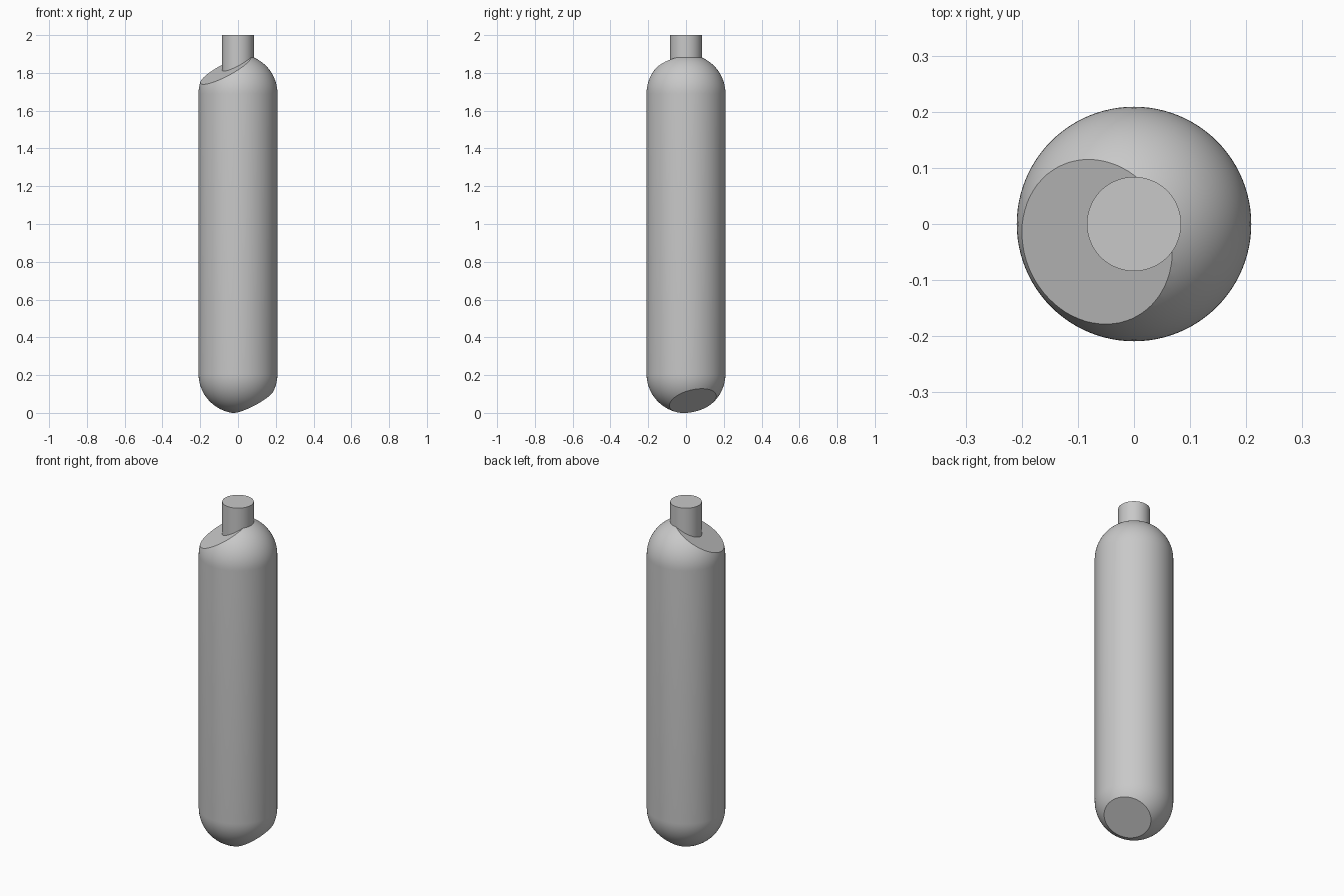
import bpy, bmesh
from math import sin, cos, pi, radians
from mathutils import Vector

RADIUS = 0.209
LOW, HIGH = 0.207, 1.69          # centres of the two domed ends
TILT = Vector((-0.454, -0.219, 0.864)).normalized()
SEGMENTS, RINGS = 96, 20

if "Cube" in bpy.data.objects:
    bpy.data.objects.remove(bpy.data.objects["Cube"], do_unlink=True)

grey = bpy.data.materials.new("plain grey")
grey.use_nodes = True
colour = (0.58, 0.58, 0.58, 1)
grey.diffuse_color = colour
grey.node_tree.nodes["Principled BSDF"].inputs["Base Color"].default_value = colour


def finish(bm, name):
    """Turn a bmesh into a smooth object with sharp rims."""
    bmesh.ops.recalc_face_normals(bm, faces=bm.faces[:])
    mesh = bpy.data.meshes.new(name)
    bm.to_mesh(mesh)
    bm.free()
    mesh.materials.append(grey)
    obj = bpy.data.objects.new(name, mesh)
    bpy.context.collection.objects.link(obj)
    bpy.ops.object.select_all(action='DESELECT')
    obj.select_set(True)
    bpy.context.view_layer.objects.active = obj
    bpy.ops.object.shade_smooth_by_angle(angle=radians(25))


def revolve(profile):
    """Spin (radius, height) points around the z axis."""
    bm = bmesh.new()
    verts = [bm.verts.new((r, 0, z)) for r, z in profile]
    edges = [bm.edges.new(pair) for pair in zip(verts, verts[1:])]
    bmesh.ops.spin(bm, geom=verts + edges, cent=(0, 0, 0), axis=(0, 0, 1),
                   angle=2 * pi, steps=SEGMENTS, use_duplicate=False)
    bmesh.ops.remove_doubles(bm, verts=bm.verts[:], dist=1e-5)
    return bm


def slice_flat(bm, point, normal):
    """Cut off everything beyond a plane and close the opening."""
    geom = bm.verts[:] + bm.edges[:] + bm.faces[:]
    bmesh.ops.bisect_plane(bm, geom=geom, dist=1e-6, plane_co=point,
                           plane_no=normal, clear_outer=True)
    rim = [e for e in bm.edges if e.is_boundary]
    bmesh.ops.contextual_create(bm, geom=rim)


# Capsule body with a slanted flat on each domed end
angles = [pi / 2 * i / RINGS for i in range(RINGS + 1)]
profile = [(RADIUS * sin(a), LOW - RADIUS * cos(a)) for a in angles]
profile += [(RADIUS * cos(a), HIGH + RADIUS * sin(a)) for a in angles]
body = revolve(profile)
slice_flat(body, Vector((0, 0, HIGH)) + TILT * 0.145, TILT)
slice_flat(body, Vector((0, 0, LOW)) - TILT * 0.1656, -TILT)
finish(body, "capsule_body")

# Short round stem rising from the top
stem = revolve([(0, HIGH), (0.084, HIGH), (0.084, 2.0), (0, 2.0)])
finish(stem, "top_stem")
